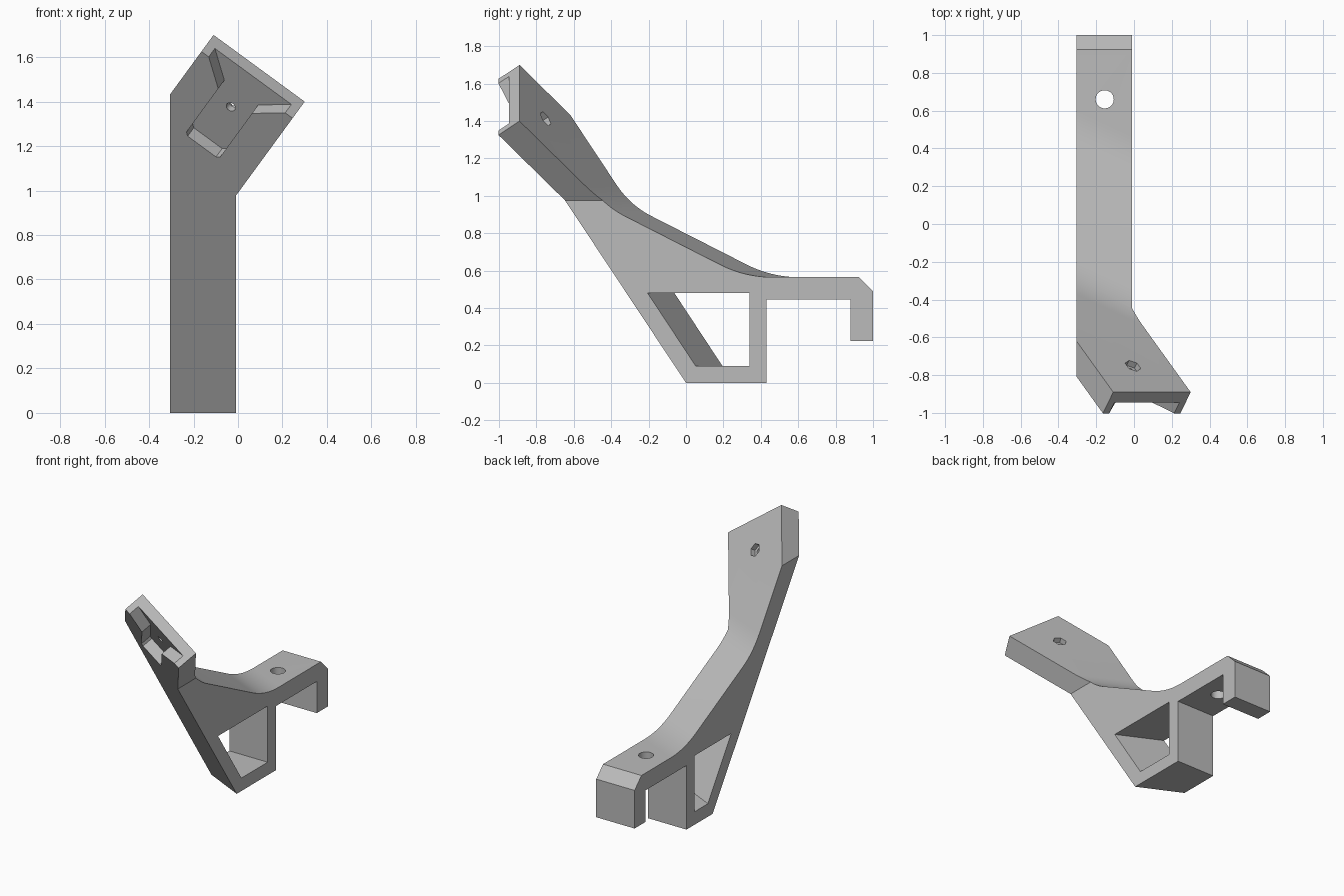
import bpy, bmesh, math
from mathutils import Vector, Matrix

cube = bpy.data.objects.get("Cube")
if cube:
    bpy.data.objects.remove(cube, do_unlink=True)

SIDE, SHEAR, LEAN = -0.305, 0.485, 0.663   # right side plane, skew per x, lean per z

grey = bpy.data.materials.new("plain_grey")
grey.use_nodes = True
grey.diffuse_color = (0.5, 0.5, 0.5, 1)
grey.node_tree.nodes["Principled BSDF"].inputs["Base Color"].default_value = (0.5, 0.5, 0.5, 1)


def finish(bm, name):
    bmesh.ops.recalc_face_normals(bm, faces=bm.faces)
    mesh = bpy.data.meshes.new(name)
    bm.to_mesh(mesh)
    bm.free()
    mesh.materials.append(grey)
    obj = bpy.data.objects.new(name, mesh)
    bpy.context.collection.objects.link(obj)
    return obj


def loft(first, last):
    """Solid between two matching outlines."""
    bm = bmesh.new()
    a = [bm.verts.new(p) for p in first]
    b = [bm.verts.new(p) for p in last]
    bm.faces.new(a)
    bm.faces.new(b[::-1])
    for i in range(len(a)):
        j = (i + 1) % len(a)
        bm.faces.new((a[j], a[i], b[i], b[j]))
    return bm


def skewed(points, x0, x1):
    """Side outline (y, z, skewed?) swept across x; skewed points slide forward."""
    return loft(*[[(x, y - s * SHEAR * (x - SIDE), z) for y, z, s in points]
                  for x in (x0, x1)])


def fillet(corner, before, after, size, steps=10):
    """Rounded corner between two neighbours."""
    c = Vector(corner)
    p = c + (Vector(before) - c).normalized() * size
    q = c + (Vector(after) - c).normalized() * size
    return [(*(p * (1 - t) ** 2 + c * 2 * t * (1 - t) + q * t * t), 1)
            for t in (i / steps for i in range(steps + 1))]


def cut(obj, cutter, operation="DIFFERENCE"):
    mod = obj.modifiers.new("cut", "BOOLEAN")
    mod.operation, mod.solver, mod.object = operation, "EXACT", cutter
    bpy.context.view_layer.objects.active = obj
    bpy.ops.object.modifier_apply(modifier=mod.name)
    bpy.data.objects.remove(cutter, do_unlink=True)


def drill(name, radius, depth, sides, matrix):
    bm = bmesh.new()
    bmesh.ops.create_cone(bm, cap_ends=True, segments=sides, radius1=radius,
                          radius2=radius, depth=depth, matrix=matrix)
    return finish(bm, name)


# Frame of the tilted head plate, at its upper back corner
corner = Vector((-0.11, -0.89, 1.70))
n = Vector((SHEAR, 1, LEAN)).normalized()
u = Vector((LEAN, 0, -SHEAR)).normalized()
d = n.cross(u)
frame = Matrix.Translation(corner) @ Matrix((u, d, n)).transposed().to_4x4()

# Bracket: hook, arm, foot and leaning plate in one side profile
top = 1.9
back_top = (-0.62 - LEAN * (top - 1.435), top)
bend, knee, arm_end = (-0.299, 0.95), (0.457, 0.565), (0.925, 0.565)
profile = [(SHEAR * 0.295, 0, 1), (0.43, 0, 0), (0.43, 0.445, 0), (0.88, 0.445, 0),
           (0.88, 0.225, 0), (1, 0.225, 0), (1, 0.49, 0), (*arm_end, 0)]
profile += fillet(knee, arm_end, bend, 0.15)
profile += fillet(bend, knee, back_top, 0.13)
profile += [(*back_top, 1), (SHEAR * 0.295 - LEAN * top, top, 1)]
bm = skewed(profile, SIDE, 0.36)
cutoff = bmesh.ops.bisect_plane(bm, geom=bm.verts[:] + bm.edges[:] + bm.faces[:],
                                plane_co=corner, plane_no=-d, clear_outer=True)
bmesh.ops.holes_fill(bm, edges=[e for e in bm.edges if e.is_boundary])
bracket = finish(bm, "bracket")

# Trim to the bent front outline
outline = [(SIDE, -0.1), (-0.01, -0.1), (-0.01, 0.976), (0.437, 1.587),
           (0.027, 1.887), (SIDE, 1.433)]
cut(bracket, finish(loft([(x, -2, z) for x, z in outline],
                         [(x, 2, z) for x, z in outline]), "outline_trim"), "INTERSECT")

# Window through the foot
window = [(-0.062, 0.48, 1), (0.195, 0.09, 1), (0.34, 0.09, 0), (0.34, 0.48, 0)]
cut(bracket, finish(skewed(window, -0.4, 0.1), "window_cutter"))

# Flared pocket in the front of the head
half = [(0.264, -0.05), (0.094, 0.117), (0.094, 0.43), (0.079, 0.445)]
pocket = [(0.254 + a, t) for a, t in half] + [(0.254 - a, t) for a, t in half[::-1]]
cut(bracket, finish(loft(*[[frame @ Vector((a, t, h)) for a, t in pocket]
                           for h in (-0.072, -0.25)]), "pocket_cutter"))

# Screw hole with hexagonal nut recess, and round hole in the arm
spot = frame @ Matrix.Translation((0.254, 0.22, 0))
cut(bracket, drill("screw_cutter", 0.022, 0.4, 24, spot))
cut(bracket, drill("nut_cutter", 0.045, 0.07, 6, spot))
cut(bracket, drill("arm_hole_cutter", 0.048, 0.3, 32, Matrix.Translation((-0.155, 0.66, 0.5))))

bpy.ops.object.select_all(action="DESELECT")
bracket.select_set(True)
bpy.context.view_layer.objects.active = bracket
bpy.ops.object.shade_smooth_by_angle(angle=math.radians(30))
